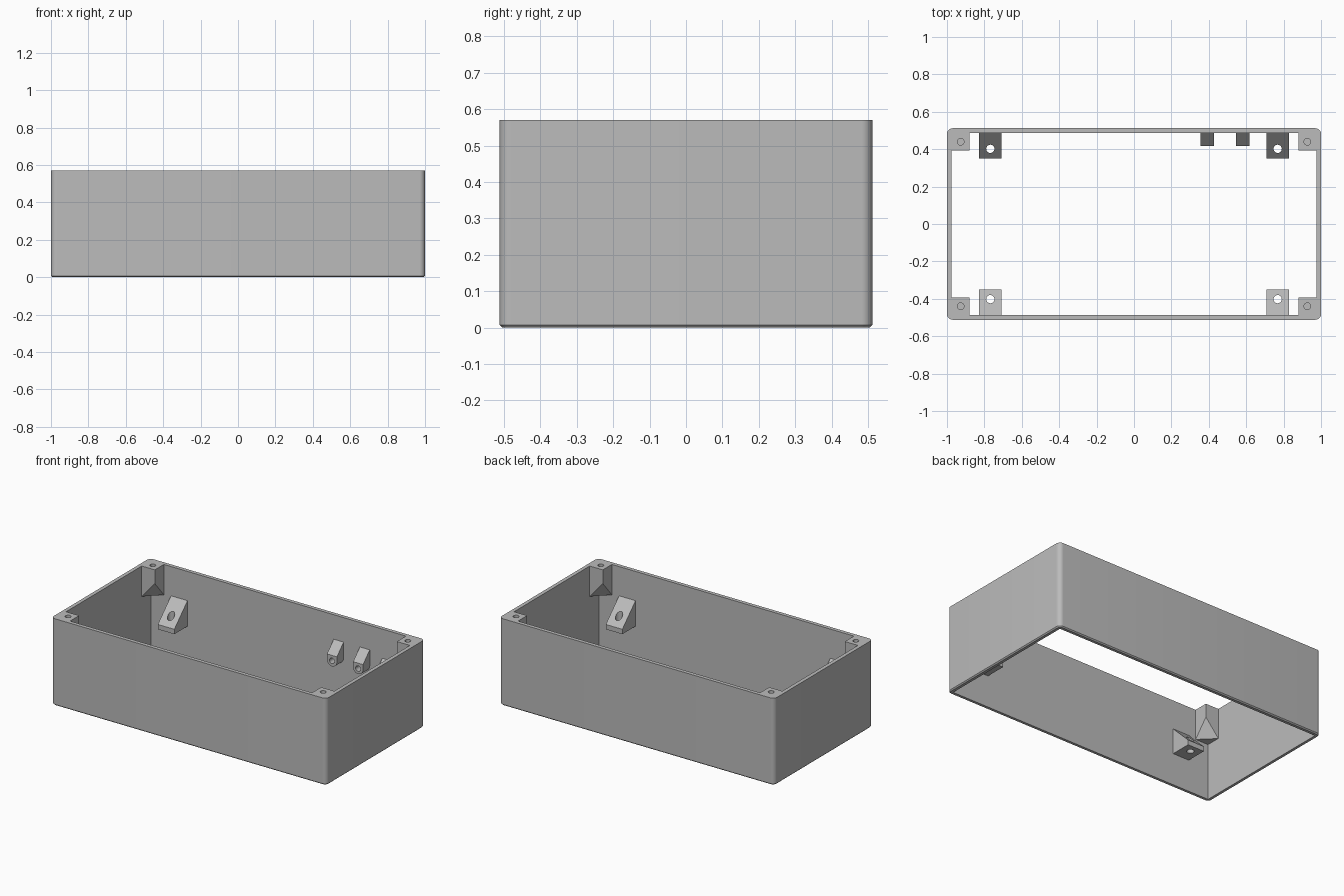
import bpy, bmesh, math
from mathutils import Matrix, Vector

if "Cube" in bpy.data.objects:
    bpy.data.objects.remove(bpy.data.objects["Cube"], do_unlink=True)

grey = bpy.data.materials.new("light_grey_plastic")
grey.use_nodes = True
colour = (0.5, 0.5, 0.5, 1)
grey.diffuse_color = colour
grey.node_tree.nodes["Principled BSDF"].inputs["Base Color"].default_value = colour

W, D, H = 1.0, 0.512, 0.57        # half width, half depth, height
WALL, R, EDGE = 0.025, 0.03, 0.007
IX, IY = W - WALL, D - WALL       # inner wall faces


def finish(name, bm):
    bmesh.ops.recalc_face_normals(bm, faces=bm.faces)
    mesh = bpy.data.meshes.new(name)
    bm.to_mesh(mesh)
    bm.free()
    obj = bpy.data.objects.new(name, mesh)
    bpy.context.collection.objects.link(obj)
    mesh.materials.append(grey)
    return obj


def hull(name, points):
    """Convex solid around a few corner points."""
    bm = bmesh.new()
    for p in points:
        bm.verts.new(p)
    bmesh.ops.convex_hull(bm, input=bm.verts)
    bmesh.ops.dissolve_limit(bm, angle_limit=0.01, verts=bm.verts, edges=bm.edges)
    return finish(name, bm)


def cylinder(centre, radius, length, along_y=False):
    bm = bmesh.new()
    turn = Matrix.Rotation(math.pi / 2, 4, "X") if along_y else Matrix()
    bmesh.ops.create_cone(bm, cap_ends=True, segments=32, radius1=radius, radius2=radius,
                          depth=length, matrix=Matrix.Translation(centre) @ turn)
    return finish("cutter", bm)


def cut(obj, cutter):
    """Subtract the cutter, then smooth only the round surfaces."""
    mod = obj.modifiers.new("cut", "BOOLEAN")
    mod.operation, mod.solver, mod.object = "DIFFERENCE", "EXACT", cutter
    bpy.context.view_layer.update()
    bpy.ops.object.select_all(action="DESELECT")
    obj.select_set(True)
    bpy.context.view_layer.objects.active = obj
    bpy.ops.object.modifier_apply(modifier=mod.name)
    bpy.data.objects.remove(cutter, do_unlink=True)
    bpy.ops.object.shade_smooth_by_angle(angle=math.radians(25))


def rounded_ring(inset, z):
    """Rounded rectangle outline."""
    pts = []
    for k, (sx, sy) in enumerate(((1, 1), (-1, 1), (-1, -1), (1, -1))):
        for i in range(9):
            a = math.pi / 2 * (k + i / 8)
            pts.append(Vector((sx * (W - R) + (R - inset) * math.cos(a),
                               sy * (D - R) + (R - inset) * math.sin(a), z)))
    return pts


# Open frame with rounded corners and an eased lower edge
shell = hull("enclosure_walls",
             rounded_ring(EDGE, 0) + rounded_ring(0, EDGE) + rounded_ring(0, H))
inside = hull("cutter", [(x, y, z) for x in (-IX, IX) for y in (-IY, IY) for z in (-0.1, H + 0.1)])
cut(shell, inside)

for sx, side in ((1, "left"), (-1, "right")):
    for sy, end in ((-1, "front"), (1, "back")):
        # Corner screw post, its lower inner corner sliced off
        px, py, low, apex = 0.88, 0.393, 0.37, 0.48
        pts = [(x, y, H) for x in (px, IX) for y in (py, IY)]
        pts += [(px, py, apex), (px, IY, low), (IX, py, low), (IX, IY, low)]
        post = hull(f"{end}_{side}_screw_post", [(sx * x, sy * y, z) for x, y, z in pts])
        cut(post, cylinder((sx * 0.927, sy * 0.44, H), 0.018, 0.2))

        # Wedge mounting lug with a vertical through hole
        profile = ((IY, 0.21), (0.35, 0.21), (0.35, 0.242), (IY, 0.378))
        lug = hull(f"{end}_{side}_mounting_lug",
                   [(sx * x, sy * y, z) for x in (0.708, 0.828) for y, z in profile])
        cut(lug, cylinder((sx * 0.768, sy * 0.402, 0.3), 0.022, 0.4))

# Pair of small round-bottomed studs on the back wall
for x0, name in ((0.391, "inner_stud"), (0.581, "outer_stud")):
    r, zc, front = 0.036, 0.303, 0.417
    pts = [(x0 + r * math.cos(a), y, zc + r * math.sin(a))
           for y in (front, IY) for a in (math.pi * (1 + i / 16) for i in range(17))]
    pts += [(x0 + s * r, y, z) for s in (-1, 1) for y, z in ((front, zc + r), (IY, zc + r + IY - front))]
    stud = hull(name, pts)
    cut(stud, cylinder((x0, front, zc), 0.018, 0.1, along_y=True))
